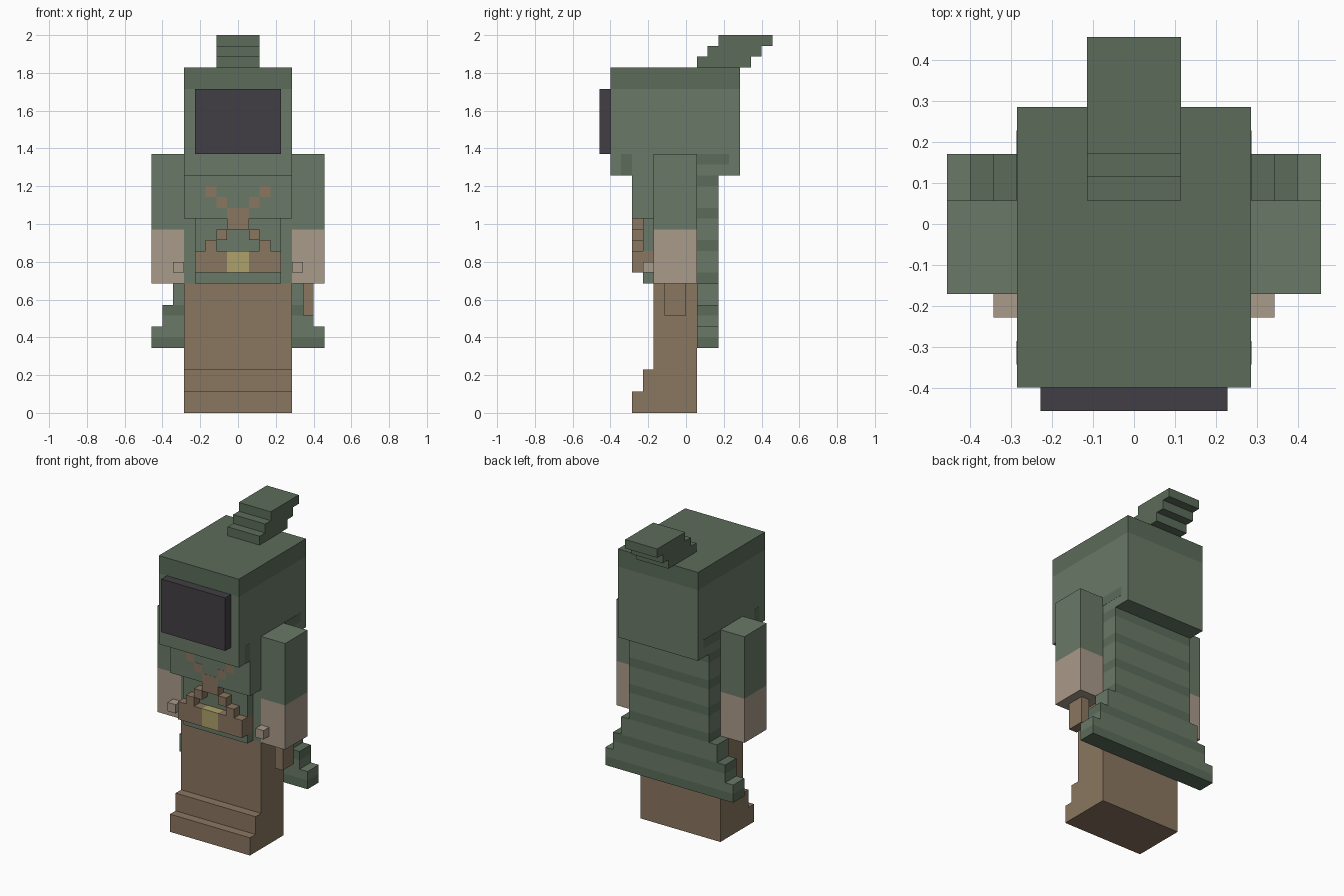
import bpy, bmesh
from mathutils import Vector

if "Cube" in bpy.data.objects:
    bpy.data.objects.remove(bpy.data.objects["Cube"])

U = 2 / 35  # one block of the grid the figure is built on


def mat(name, rgb):
    m = bpy.data.materials.new(name)
    m.diffuse_color = [(c / 255) ** 2.2 for c in rgb] + [1]
    m.use_nodes = True
    m.node_tree.nodes["Principled BSDF"].inputs["Base Color"].default_value = m.diffuse_color
    return m


GREEN = mat("green", (105, 121, 103))
DARK = mat("dark_green", (92, 108, 90))
BROWN = mat("brown", (137, 118, 97))
SKIN = mat("skin", (168, 153, 137))
BLACK = mat("shadow", (68, 65, 70))
GOLD = mat("gold", (172, 160, 105))


def extrude(name, pts, axis, lo, hi, base, bands=(), band_mat=None):
    """Extrude a 2D outline (block units) along x or y; colour horizontal bands."""
    bm = bmesh.new()

    def place(a, b):
        return Vector((lo, a, b) if axis == "x" else (a, lo, b)) * U

    face = bm.faces.new([bm.verts.new(place(a, b)) for a, b in pts])
    new = bmesh.ops.extrude_face_region(bm, geom=[face])["geom"]
    step = Vector((hi - lo, 0, 0) if axis == "x" else (0, hi - lo, 0)) * U
    bmesh.ops.translate(bm, vec=step, verts=[g for g in new if isinstance(g, bmesh.types.BMVert)])
    for z in sorted({z for b in bands for z in b}):
        bmesh.ops.bisect_plane(bm, geom=bm.verts[:] + bm.edges[:] + bm.faces[:],
                               plane_co=(0, 0, z * U), plane_no=(0, 0, 1), dist=1e-5)
    bmesh.ops.recalc_face_normals(bm, faces=bm.faces[:])
    for f in bm.faces:
        z = f.calc_center_median().z / U
        if any(a < z < b + 0.01 for a, b in bands):
            f.material_index = 1
    me = bpy.data.meshes.new(name)
    bm.to_mesh(me)
    bm.free()
    me.materials.append(base)
    if band_mat:
        me.materials.append(band_mat)
    ob = bpy.data.objects.new(name, me)
    bpy.context.collection.objects.link(ob)
    return ob


def box(name, x, y, z, base, bands=(), band_mat=None):
    pts = [(y[0], z[0]), (y[1], z[0]), (y[1], z[1]), (y[0], z[1])]
    return extrude(name, pts, "x", x[0], x[1], base, bands, band_mat)


def pair(name, x, *args):
    box(name + "_right", x, *args)
    box(name + "_left", (-x[1], -x[0]), *args)


# Head with dark crown, face opening and swept-back hood tip
box("head", (-5, 5), (-7, 5), (22, 32), GREEN, [(30, 32)], DARK)
box("face", (-4, 4), (-8, -7), (24, 30), BLACK)
extrude("hood_tip", [(1, 32), (6, 32), (6, 33), (7, 33), (7, 34), (8, 34), (8, 35),
                     (3, 35), (3, 34), (2, 34), (2, 33), (1, 33)], "x", -2, 2, DARK)
pair("hood_patch_front", (5, 5.02), (-6, -5), (22, 24), DARK)
pair("hood_patch_back", (5, 5.02), (1, 4), (23, 24), DARK)

# Torso
box("torso", (-5, 5), (-3, 1), (12, 22), GREEN)
box("chest", (-5, 5), (-5, -3), (18, 22), GREEN)
box("belly", (-4, 4), (-4, -3), (12, 18), GREEN, [(13, 15)], BROWN)

# Arms with bare forearms and thumbs
pair("arm", (5, 8), (-3, 1), (12, 24), GREEN, [(12, 17)], SKIN)
for ob in [o for o in bpy.data.objects if o.name.startswith("arm")]:
    for f in ob.data.polygons:  # underside of the hand
        if f.center.z < 12.01 * U:
            f.material_index = 1
pair("thumb", (5, 6), (-4, -3), (13, 14), SKIN)
box("held_stick", (6, 7), (-2, 0), (9, 12), BROWN)

# Belt, buckle and crossed straps
pair("belt", (1, 4), (-5, -4), (13, 15), BROWN)
box("buckle", (-1, 1), (-5, -4), (13, 15), GOLD)
pair("strap_low", (2, 3), (-5, -4), (15, 16), BROWN)
pair("strap_mid", (1, 2), (-5, -4), (16, 17), BROWN)
box("strap_knot", (-1, 1), (-5, -4), (17, 18), BROWN)
box("strap_centre", (-1, 1), (-5.02, -5), (18, 19), BROWN)
pair("strap_high", (1, 2), (-5.02, -5), (19, 20), BROWN)
pair("strap_top", (2, 3), (-5.02, -5), (20, 21), BROWN)

# Legs with stepped boots
extrude("legs", [(-5, 0), (1, 0), (1, 12), (-3, 12), (-3, 4), (-4, 4), (-4, 2), (-5, 2)],
        "x", -5, 5, BROWN)

# Flared, striped cape
half = [(8, 6), (8, 8), (7, 8), (7, 10), (6, 10), (6, 12), (5, 12), (5, 22)]
extrude("cape", half + [(-x, z) for x, z in reversed(half)], "y", 1, 3, GREEN,
        [(z, z + 1) for z in range(6, 22, 3)], DARK)
